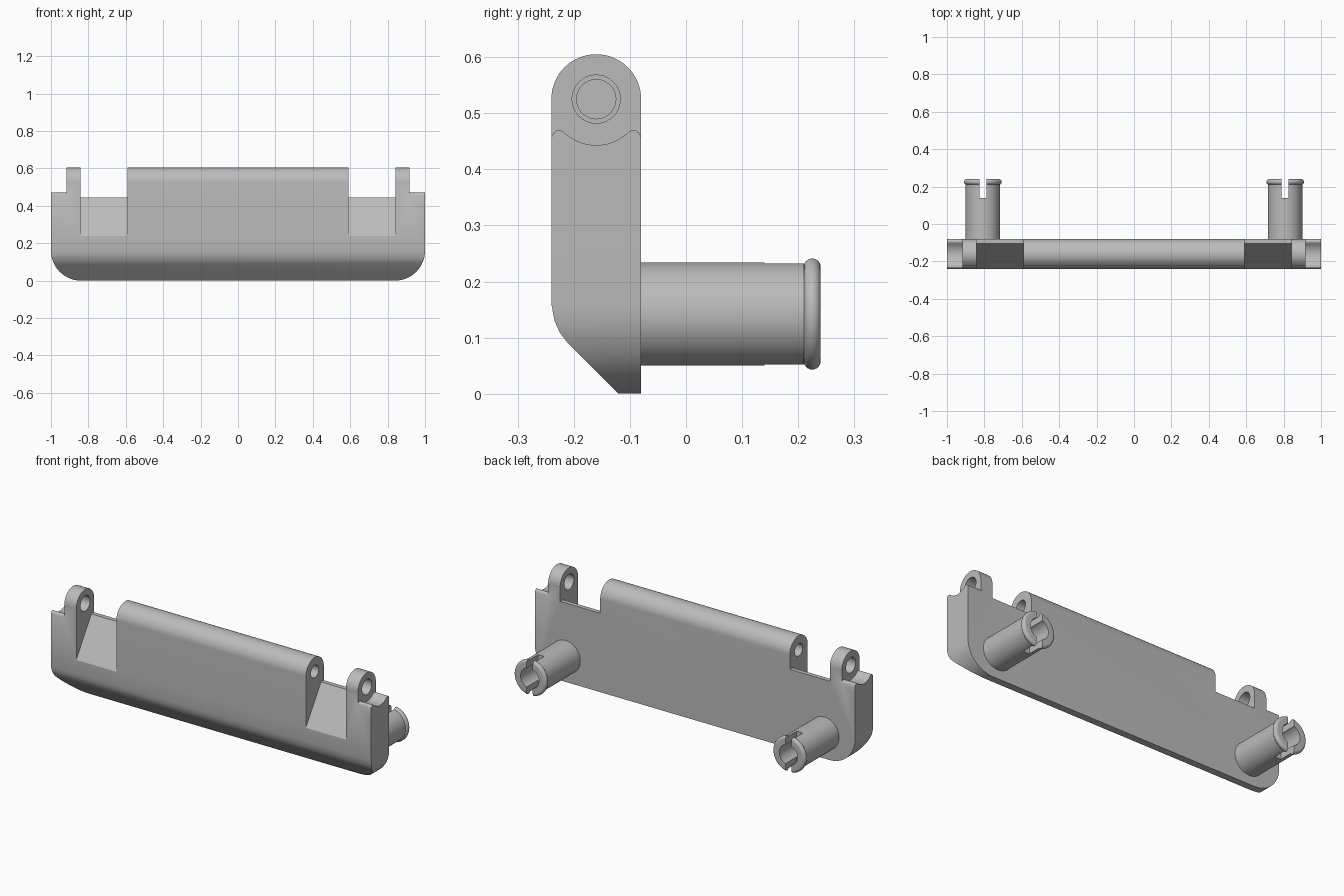
import bpy, bmesh
from math import sin, cos, pi, radians, sqrt
from mathutils import Vector

cube = bpy.data.objects.get("Cube")
if cube:
    bpy.data.objects.remove(cube, do_unlink=True)

GREY = (0.5, 0.5, 0.5, 1)
mat = bpy.data.materials.new("plain grey plastic")
mat.use_nodes = True
mat.diffuse_color = GREY
mat.node_tree.nodes["Principled BSDF"].inputs["Base Color"].default_value = GREY

# Main sizes
BACK, FRONT = -0.08, -0.24
HINGE_Y, HINGE_Z, ROUND = -0.16, 0.525, 0.08
PIN_X, PIN_Z = 0.808, 0.142


def arc(cx, cy, r, start, end, n=16):
    angles = [radians(start + (end - start) * i / n) for i in range(n + 1)]
    return [(cx + r * cos(a), cy + r * sin(a)) for a in angles]


def finish(name, bm):
    bmesh.ops.recalc_face_normals(bm, faces=bm.faces)
    mesh = bpy.data.meshes.new(name)
    bm.to_mesh(mesh)
    bm.free()
    mesh.materials.append(mat)
    obj = bpy.data.objects.new(name, mesh)
    bpy.context.collection.objects.link(obj)
    return obj


def prism(name, pts, axis, a, b):
    """Extrude an outline along x (outline in y, z) or along y (outline in x, z)."""
    bm = bmesh.new()
    place = (lambda p: (a, *p)) if axis == "x" else (lambda p: (p[0], a, p[1]))
    face = bm.faces.new([bm.verts.new(place(p)) for p in pts])
    new = bmesh.ops.extrude_face_region(bm, geom=[face])["geom"]
    move = Vector((b - a, 0, 0)) if axis == "x" else Vector((0, b - a, 0))
    bmesh.ops.translate(bm, vec=move, verts=[v for v in new if isinstance(v, bmesh.types.BMVert)])
    return finish(name, bm)


def box(name, x, y, z):
    return prism(name, [(x[0], z[0]), (x[1], z[0]), (x[1], z[1]), (x[0], z[1])], "y", *y)


def boolean(obj, cutter, operation="DIFFERENCE"):
    mod = obj.modifiers.new("cut", "BOOLEAN")
    mod.operation, mod.solver, mod.object = operation, "EXACT", cutter
    cutter.hide_render = True
    bpy.context.view_layer.update()
    graph = bpy.context.evaluated_depsgraph_get()
    mesh = bpy.data.meshes.new_from_object(obj.evaluated_get(graph))
    obj.modifiers.clear()
    obj.data = mesh
    bpy.data.objects.remove(cutter, do_unlink=True)


def smooth(obj):
    bpy.ops.object.select_all(action="DESELECT")
    obj.select_set(True)
    bpy.context.view_layer.objects.active = obj
    bpy.ops.object.shade_smooth_by_angle(angle=radians(30))


# Plate: side profile with round top and slanted lower front
profile = [(BACK, 0), (-0.12, 0), (-0.213, 0.093), (-0.225, 0.109), (-0.234, 0.129), (FRONT, 0.16)]
profile += arc(HINGE_Y, HINGE_Z, ROUND, 180, 0, 32)
plate = prism("hinge_plate", profile, "x", -1, 1)

# Rounded lower corners
outline = arc(-0.84, 0.16, 0.16, 180, 270) + arc(0.84, 0.16, 0.16, 270, 360)
boolean(plate, prism("corner_shape", outline + [(1, 0.8), (-1, 0.8)], "y", -0.5, 0.2), "INTERSECT")

# Scooped top of the outer ends
scoop = [(0.1, 0.44), (0.08, 0.457), (0.076, 0.465), (0.071, 0.469), (0.066, 0.47), (0.06, 0.468), (0.054, 0.463)]
half = [(HINGE_Y + d, z) for d, z in scoop]
dip = arc(HINGE_Y, HINGE_Z, 0.082, 270 + 36, 270 - 36, 16)
mirrored = [(2 * HINGE_Y - y, z) for y, z in reversed(half)]
end_cut = half + dip + mirrored + [(HINGE_Y - 0.1, 0.7), (HINGE_Y + 0.1, 0.7)]

# Sloped notch between the middle barrel and each lug
notch = [(-0.3, 0.1454), (-0.105, 0.445), (0, 0.445), (0, 0.7), (-0.3, 0.7)]

for s in (-1, 1):
    boolean(plate, prism("end_cutter", end_cut, "x", s * 0.917, s * 1.1))
    boolean(plate, prism("notch_cutter", notch, "x", s * 0.592, s * 0.842))
    for radius, inner, outer in ((0.043, 0.8, 0.95), (0.035, 0.42, 0.7)):
        ring = arc(HINGE_Y, HINGE_Z, radius, 0, 360, 40)[:-1]
        boolean(plate, prism("bore_cutter", ring, "x", s * inner, s * outer))
smooth(plate)

# Split snap pins on the back: lathed hollow post with a rounded lip
lip = [(0.086 + r, y) for r, y in arc(0, 0.225, 0.015, -80, 80, 10)]
post = [(0, -0.1), (0.092, -0.1), (0.092, 0.21)] + lip
post += [(0.086, 0.24), (0.057, 0.24), (0.057, 0.0), (0, 0.0)]
for s, side in ((-1, "right"), (1, "left")):
    bm = bmesh.new()
    verts = [bm.verts.new((r, y, 0)) for r, y in post]
    edges = [bm.edges.new(pair) for pair in zip(verts, verts[1:])]
    bmesh.ops.spin(bm, geom=verts + edges, cent=(0, 0, 0), axis=(0, 1, 0), angle=2 * pi, steps=48)
    bmesh.ops.remove_doubles(bm, verts=bm.verts, dist=0.0003)
    bmesh.ops.translate(bm, vec=(s * PIN_X, 0, PIN_Z), verts=bm.verts)
    pin = finish(side + "_snap_pin", bm)
    x = s * PIN_X
    boolean(pin, box("slot_cutter", (x - 0.019, x + 0.019), (0.14, 0.3), (-0.1, 0.4)))
    smooth(pin)
